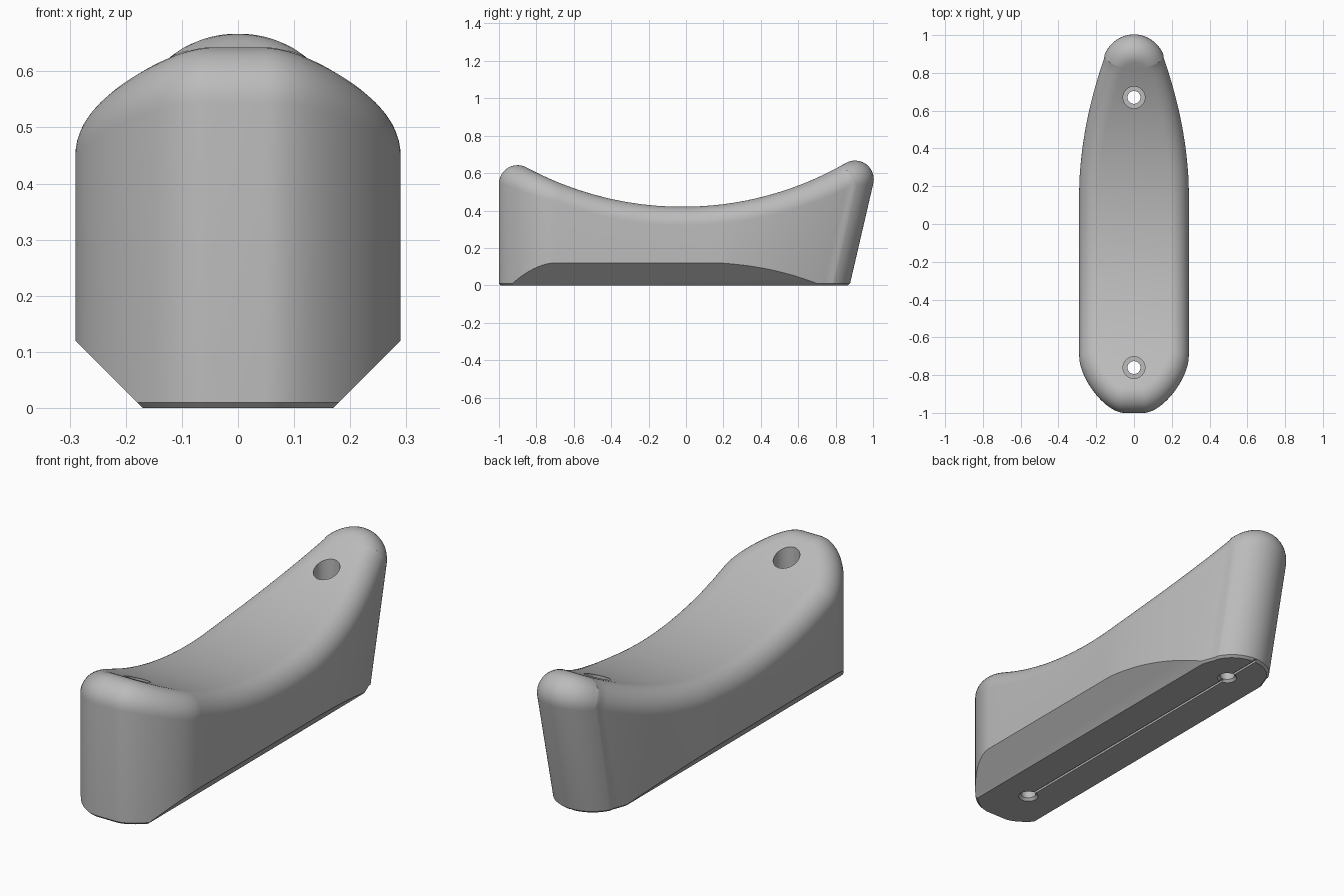
import bpy, bmesh, math
from mathutils import Vector
from mathutils.geometry import interpolate_bezier

cube = bpy.data.objects.get("Cube")
if cube:
    bpy.data.objects.remove(cube)

EDGE = 0.1               # rounding of the upper rim
SAG_R, SAG_Y, SAG_Z = 1.75, -0.02, 0.42   # concave top arc
LEAN, LEAN_Z = 0.227, 0.55                # backward lean of the rear wall
BASE = 0.17              # half width of the flat underside

grey = bpy.data.materials.new("plain_grey")
grey.use_nodes = True
colour = (0.5, 0.5, 0.5, 1)
grey.diffuse_color = colour
grey.node_tree.nodes["Principled BSDF"].inputs["Base Color"].default_value = colour


def half_outline():
    """Plan outline of the +x side, from front tip to rear tip."""
    pts = [Vector((0, -1))]
    corner = [Vector(p) for p in ((0.05, -1), (0.15, -1), (0.29, -0.82), (0.29, -0.7))]
    pts += [p.to_2d() for p in interpolate_bezier(*[c.to_3d() for c in corner], 24)]
    pts += [Vector((0.29, -0.7 + 0.09 * i)) for i in range(1, 11)]
    taper = 0.2836
    for i in range(1, 25):
        y = 0.2 + 0.69 * i / 24
        pts.append(Vector((0.29 - taper * (y - 0.2) ** 2, y)))
    end = pts[-1]
    slope = 2 * taper * 0.69
    centre = end.y - end.x * slope
    radius = 1 - centre
    start = math.atan2(end.y - centre, end.x)
    for i in range(1, 17):
        a = start + (math.pi / 2 - start) * i / 16
        pts.append(Vector((radius * math.cos(a), centre + radius * math.sin(a))))
    pts[-1].x = 0
    return pts


def lean_weight(y):
    t = min(max(y / 0.4, 0), 1)
    return LEAN * t * t * (3 - 2 * t)


def leaned(p, z):
    return Vector((p.x, p.y + lean_weight(p.y) * (z - LEAN_Z), z))


def columns():
    """For each outline point, the points from the underside up to the top face."""
    pts = half_outline()
    result = []
    for i, p in enumerate(pts):
        if p.x == 0:
            n = Vector((0, 1 if p.y > 0 else -1))
        else:
            t = pts[i + 1] - pts[i - 1]
            n = Vector((t.y, -t.x)).normalized()
        # rolling-ball rounding between wall and concave top
        z = LEAN_Z
        for _ in range(4):
            c = leaned(p, z) - EDGE * n.to_3d()
            z = SAG_Z + SAG_R - math.sqrt((SAG_R + EDGE) ** 2 - (c.y - SAG_Y) ** 2)
        c.z = z
        wall = Vector((n.x, n.y, -lean_weight(p.y) * n.y)).normalized()
        up = (Vector((c.x, SAG_Y, SAG_Z + SAG_R)) - c).normalized()
        col = [leaned(p, 0) - 0.01 * n.to_3d(), leaned(p, 0.01)]
        col += [c + EDGE * wall.slerp(up, k / 12) for k in range(13)]
        if p.x == 0:
            for v in col:
                v.x = 0
        result.append(col)
    return result


def build_body():
    bm = bmesh.new()
    cols = columns()
    right = [[bm.verts.new(v) for v in col] for col in cols]
    left = [right[0]] + [[bm.verts.new((-v.x, v.y, v.z)) for v in col]
                         for col in cols[1:-1]] + [right[-1]]
    loop = right + left[-2:0:-1]
    for a, b in zip(loop, loop[1:] + loop[:1]):
        for k in range(len(a) - 1):
            bm.faces.new((a[k], b[k], b[k + 1], a[k + 1]))
    bm.faces.new([col[0] for col in reversed(loop)])
    # top face strips
    for i in range(len(right) - 1):
        quad = [right[i][-1], right[i + 1][-1], left[i + 1][-1], left[i][-1]]
        bm.faces.new(list(dict.fromkeys(quad)))
    # sloping cuts along both lower sides
    for s in (1, -1):
        cut = bmesh.ops.bisect_plane(
            bm, geom=bm.verts[:] + bm.edges[:] + bm.faces[:],
            plane_co=(s * BASE, 0, 0), plane_no=(s, 0, -1), clear_outer=True)
        edges = [e for e in cut["geom_cut"] if isinstance(e, bmesh.types.BMEdge)]
        bmesh.ops.contextual_create(bm, geom=edges)
    bmesh.ops.recalc_face_normals(bm, faces=bm.faces)
    return new_object("handle_body", bm)


def new_object(name, bm):
    mesh = bpy.data.meshes.new(name)
    bm.to_mesh(mesh)
    bm.free()
    mesh.materials.append(grey)
    obj = bpy.data.objects.new(name, mesh)
    bpy.context.collection.objects.link(obj)
    return obj


def hole_cutter(y):
    """Stepped screw hole: flared foot, shaft and wide counterbore."""
    bm = bmesh.new()
    rings = []
    for r, z in ((0.045, -0.01), (0.045, 0), (0.034, 0.012), (0.034, 0.25),
                 (0.058, 0.25), (0.058, 0.9)):
        rings.append([bm.verts.new((r * math.cos(a), y + r * math.sin(a), z))
                      for a in (math.tau * i / 40 for i in range(40))])
    for lo, hi in zip(rings, rings[1:]):
        for i in range(40):
            j = (i + 1) % 40
            bm.faces.new((lo[i], lo[j], hi[j], hi[i]))
    bm.faces.new(rings[0][::-1])
    bm.faces.new(rings[-1])
    return new_object("hole_cutter", bm)


def groove_cutter():
    bm = bmesh.new()
    bmesh.ops.create_cube(bm, size=1)
    bmesh.ops.scale(bm, vec=(0.012, 1.7, 0.02), verts=bm.verts)
    bmesh.ops.translate(bm, vec=(0, 0.09, 0), verts=bm.verts)
    return new_object("groove_cutter", bm)


body = build_body()
bpy.context.view_layer.objects.active = body
body.select_set(True)

# screw holes and underside groove
for cutter in (groove_cutter(), hole_cutter(-0.76), hole_cutter(0.67)):
    cutter.hide_render = True
    mod = body.modifiers.new("cut", 'BOOLEAN')
    mod.operation = 'DIFFERENCE'
    mod.solver = 'EXACT'
    mod.object = cutter
    bpy.ops.object.modifier_apply(modifier=mod.name)
    bpy.data.objects.remove(cutter)

bpy.ops.object.shade_smooth_by_angle(angle=math.radians(30))
